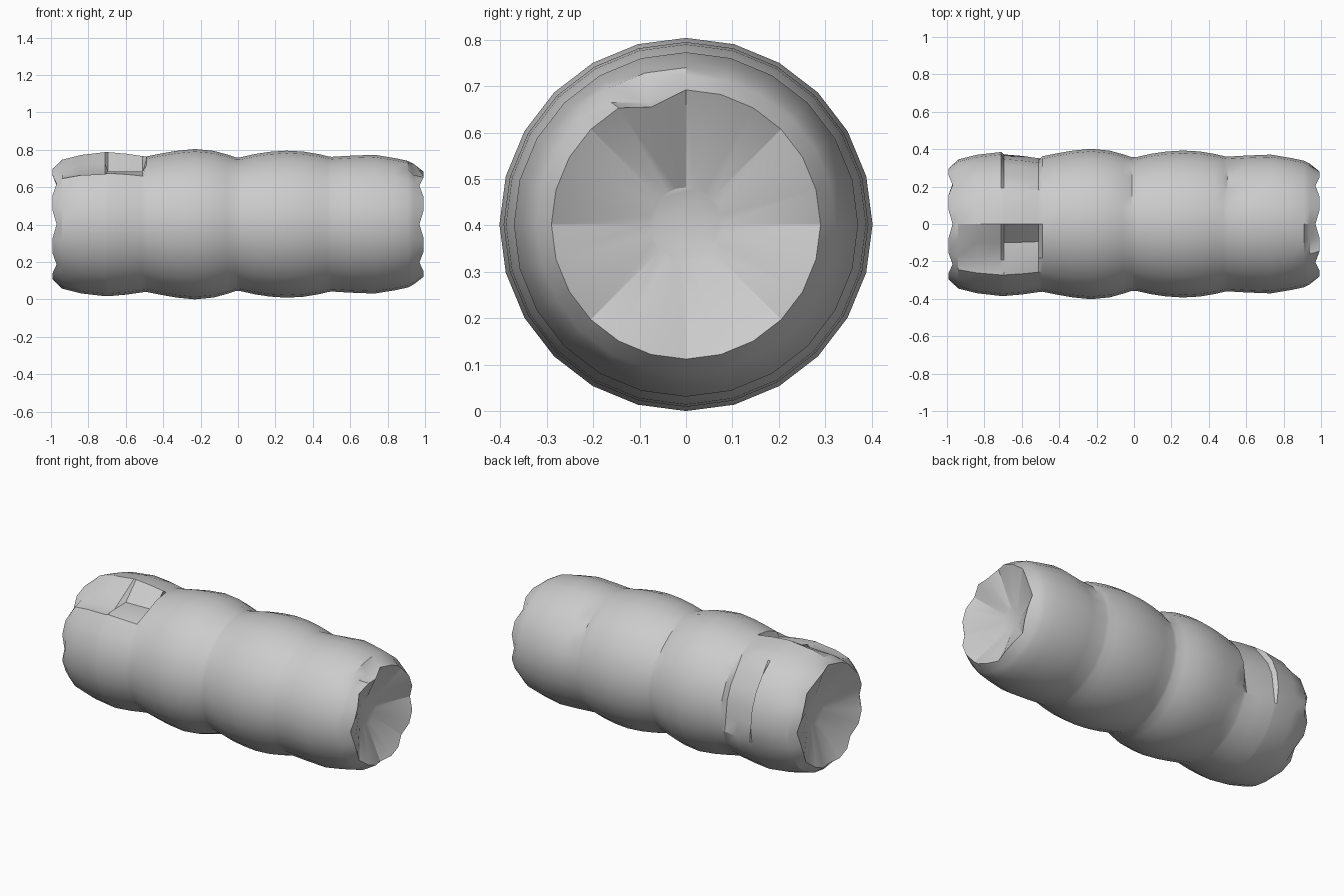
import bpy, bmesh
from math import sin, cos, pi, radians

cube = bpy.data.objects.get("Cube")
if cube:
    bpy.data.objects.remove(cube, do_unlink=True)

SEGMENTS = 24
AXIS_Z = 0.402

# Lengthwise profile: (x, radius), with paired stations where chips break sharply
profile = [
    (-0.88, 0.08), (-1.0, 0.305), (-0.94, 0.345), (-0.84, 0.37), (-0.71, 0.385),
    (-0.695, 0.385), (-0.6, 0.377), (-0.51, 0.364), (-0.49, 0.362), (-0.41, 0.378),
    (-0.33, 0.392), (-0.23, 0.402), (-0.13, 0.392), (-0.06, 0.373), (-0.01, 0.357),
    (0.01, 0.357), (0.09, 0.375), (0.17, 0.387), (0.26, 0.393), (0.35, 0.388),
    (0.43, 0.375), (0.48, 0.363), (0.5, 0.36), (0.6, 0.366), (0.73, 0.371),
    (0.84, 0.353), (0.91, 0.338), (0.94, 0.322), (1.0, 0.29), (0.88, 0.08),
]

# Shallow chips: x from, x to, angle from, angle to (degrees from top to back), depth
chips = [
    (-0.7, -0.5, 40, 95, 0.026),
    (-0.02, 0.0, 20, 50, 0.012),
    (0.49, 0.62, 25, 65, 0.012),
    (-0.97, -0.9, 10, 50, 0.012),
]

# Deep flat chips: x from, x to, angle from, angle to, floor height
flats = [
    (-0.7, -0.5, -50, -10, 0.685),
    (-0.96, -0.7, -20, -10, 0.725),
    (-0.96, -0.7, -50, -25, 0.67),
    (0.92, 0.95, -35, -10, 0.665),
    (0.95, 1.0, -35, -10, 0.655),
]


def inside(chip, x, degrees):
    return chip[0] <= x <= chip[1] and chip[2] <= degrees <= chip[3]


def surface_point(x, radius, step):
    degrees = step * 360 / SEGMENTS
    if degrees > 180:
        degrees -= 360
    a = radians(degrees)
    # Scalloped rims with eight lobes
    if abs(x) == 1.0:
        lobe = (1 + cos(8 * a)) / 2
        x *= 1 - 0.03 * lobe
    for chip in chips:
        if inside(chip, x, degrees):
            radius -= chip[4]
    z = AXIS_Z + radius * cos(a)
    for flat in flats:
        if inside(flat, x, degrees):
            z = min(z, flat[4])
    return x, radius * sin(a), z


# Ribbed log body with recessed ends
bm = bmesh.new()
rings = [[bm.verts.new(surface_point(x, r, s)) for s in range(SEGMENTS)]
         for x, r in profile]
last = len(rings) - 2
for i in range(len(rings) - 1):
    for s in range(SEGMENTS):
        t = (s + 1) % SEGMENTS
        face = bm.faces.new((rings[i][s], rings[i][t],
                             rings[i + 1][t], rings[i + 1][s]))
        face.smooth = i not in (0, last)

# Flat discs at the bottom of each recess
bm.faces.new(rings[0])
bm.faces.new(rings[-1])
bmesh.ops.recalc_face_normals(bm, faces=bm.faces)

mesh = bpy.data.meshes.new("log_body")
bm.to_mesh(mesh)
bm.free()
mesh.set_sharp_from_angle(angle=radians(30))
body = bpy.data.objects.new("log_body", mesh)
bpy.context.collection.objects.link(body)
